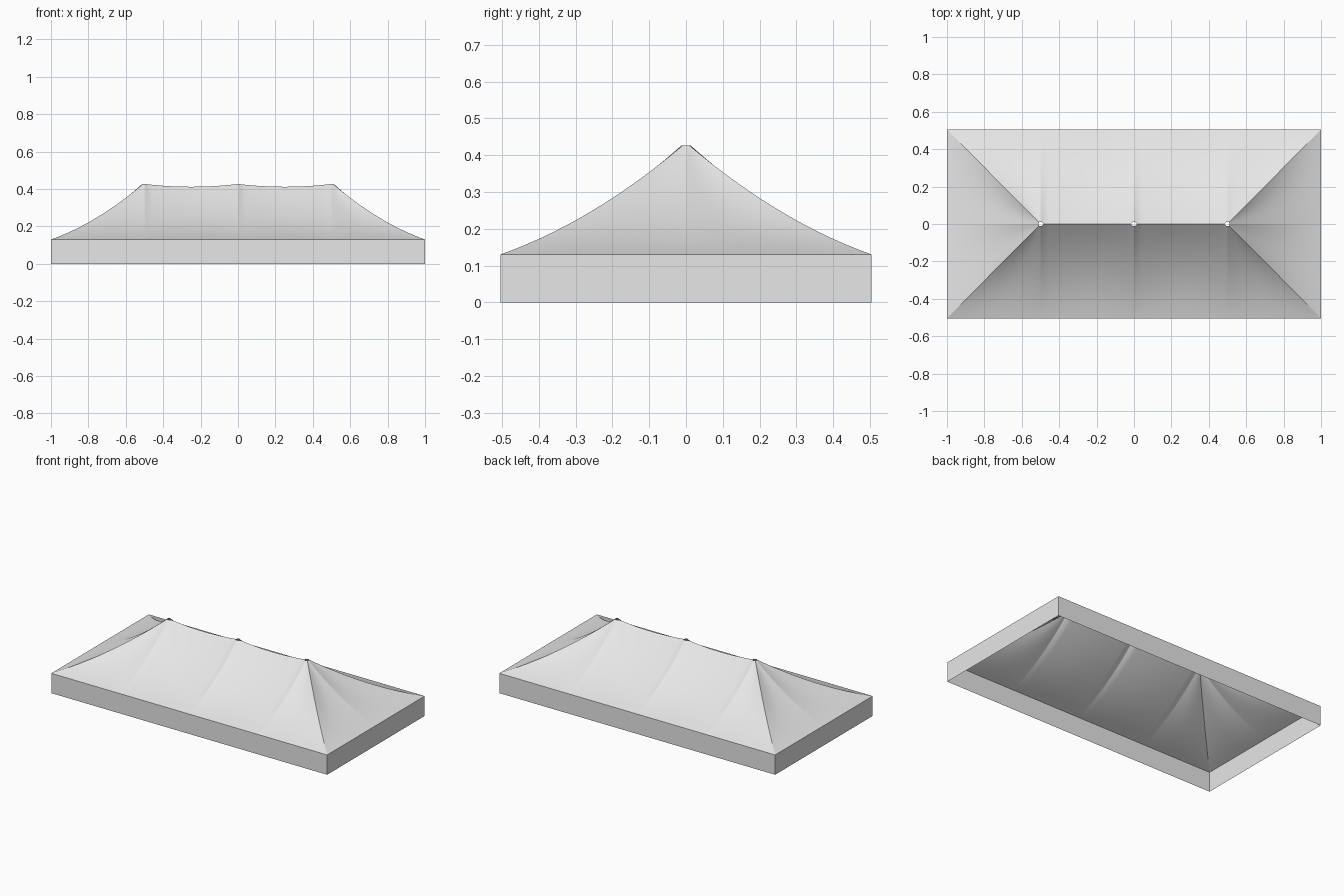
import bpy, bmesh, math
from mathutils import Vector

if "Cube" in bpy.data.objects:
    bpy.data.objects.remove(bpy.data.objects["Cube"])

HALF_X, HALF_Y, RIDGE_X = 1.0, 0.505, 0.5
EAVE, RISE, HOLE = 0.13, 0.297, 0.012
COLS, ROWS = 16, 20

canvas = bpy.data.materials.new("canvas_light_grey")
canvas.use_nodes = True
canvas.diffuse_color = (0.8, 0.8, 0.8, 1)
canvas.node_tree.nodes["Principled BSDF"].inputs["Base Color"].default_value = (0.8, 0.8, 0.8, 1)


def finish(name, bm):
    mesh = bpy.data.meshes.new(name)
    bm.to_mesh(mesh)
    bm.free()
    mesh.materials.append(canvas)
    obj = bpy.data.objects.new(name, mesh)
    bpy.context.collection.objects.link(obj)
    return obj


def panel(bm, eave, top, sag, sx, sy):
    """Stretched cloth panel; eave and top are end points, sag is (start, end) slackness."""
    e0, e1, p0, p1 = (Vector(p) for p in (*eave, *top))
    is_fan = p0 == p1
    grid = []
    for i in range(COLS + 1):
        s = (1 - math.cos(math.pi * i / COLS)) / 2
        low, high = e0.lerp(e1, s), p0.lerp(p1, s)
        run = (low - high).length
        # Leave a small round opening at each peak
        reach = 0 if is_fan else min(s, 1 - s) * RIDGE_X
        end = 1 - math.sqrt(max(0, HOLE ** 2 - reach ** 2)) / run
        slack = sag[0] + (sag[1] - sag[0]) * s
        belly = math.sin(math.pi * s)
        column = []
        for j in range(ROWS + 1):
            q = j / ROWS
            t = q * end
            z = EAVE + RISE * (q - slack * q * (1 - q))
            z -= 0.05 * belly * q ** 1.5 * (1 - q)
            if not is_fan:
                z -= 0.015 * 4 * s * (1 - s) * q ** 3
            xy = low.lerp(high, t)
            column.append(bm.verts.new((sx * xy.x, sy * xy.y, z)))
        grid.append(column)
    for a, b in zip(grid, grid[1:]):
        for j in range(ROWS):
            face = bm.faces.new((a[j], b[j], b[j + 1], a[j + 1]))
            face.smooth = True
            face.normal_update()
            if face.normal.z < 0:
                face.normal_flip()


# Roof: three panels per quarter, meeting at seams and raised hips
SEAM, HIP = 0.48, 0.41
peak, centre = (RIDGE_X, 0), (0, 0)
corner = (HALF_X, HALF_Y)
roof = bmesh.new()
for sx in (1, -1):
    for sy in (1, -1):
        panel(roof, ((0, HALF_Y), (RIDGE_X, HALF_Y)), (centre, peak), (SEAM, SEAM), sx, sy)
        panel(roof, ((RIDGE_X, HALF_Y), corner), (peak, peak), (SEAM, HIP), sx, sy)
        panel(roof, (corner, (HALF_X, 0)), (peak, peak), (HIP, SEAM), sx, sy)
finish("canopy_roof", roof)

# Valance: hanging strips around the edge, open underneath
path = [(-HALF_X, -HALF_Y), (RIDGE_X, -HALF_Y), (HALF_X, -HALF_Y), (HALF_X, 0),
        (HALF_X, HALF_Y), (-RIDGE_X, HALF_Y), (-HALF_X, HALF_Y), (-HALF_X, 0)]
valance = bmesh.new()
for (ax, ay), (bx, by) in zip(path, path[1:] + path[:1]):
    corners = ((ax, ay, 0), (bx, by, 0), (bx, by, EAVE), (ax, ay, EAVE))
    valance.faces.new([valance.verts.new(c) for c in corners])
finish("valance", valance)
